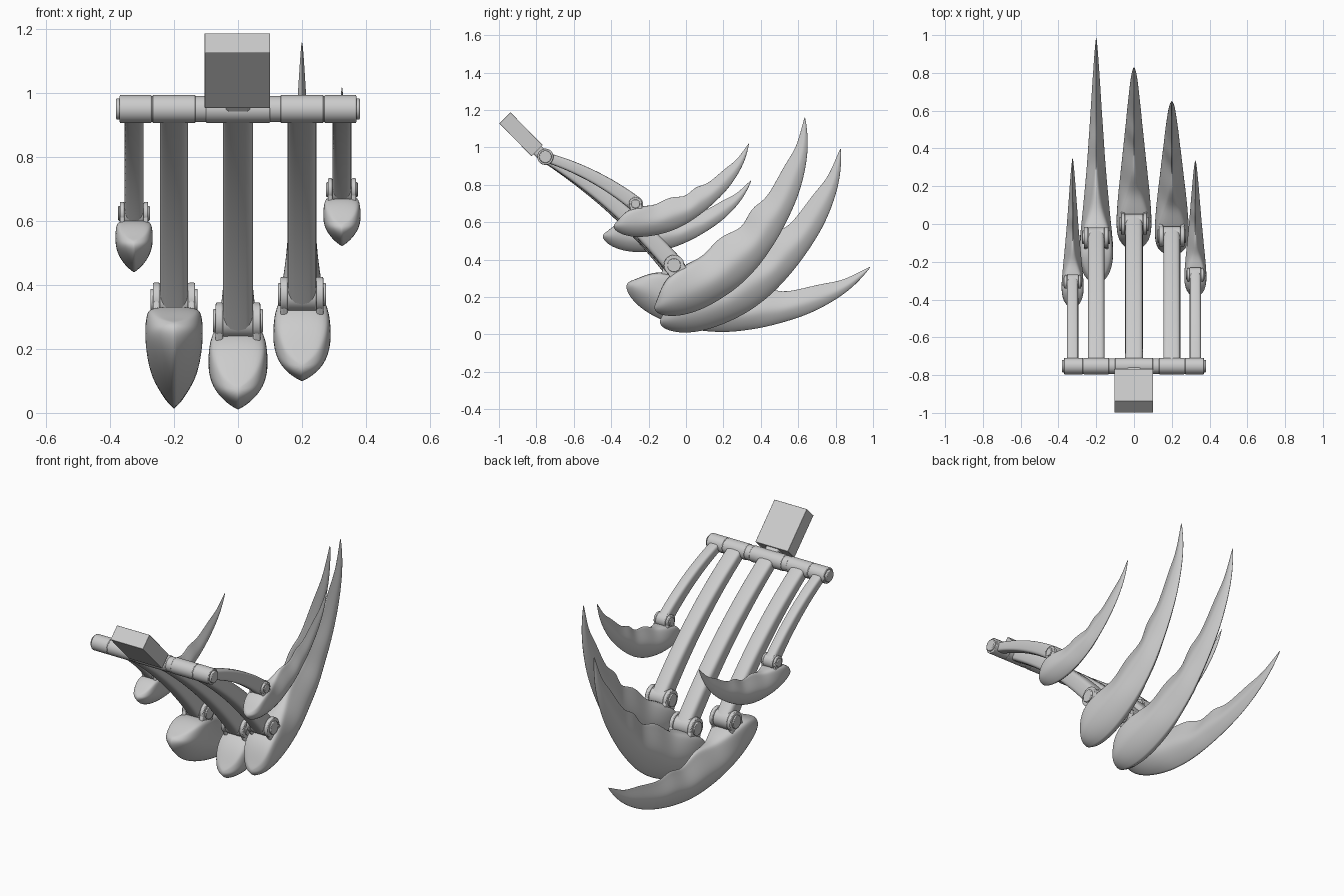
import bpy, bmesh, math
from mathutils import Vector

if "Cube" in bpy.data.objects:
    bpy.data.objects.remove(bpy.data.objects["Cube"])

# claw side profile: outer y,z, inner y,z, half width, deck flatness
CLAW = [
    (-.170, .137, -.168, .155, .008, 1), (-.157, .114, -.155, .185, .045, 1),
    (-.110, .098, -.135, .245, .074, 1), (-.040, .097, -.100, .310, .088, 1),
    (.050, .118, -.030, .360, .090, .9), (.150, .165, .040, .395, .086, .6),
    (.250, .230, .100, .425, .078, .3), (.320, .290, .170, .517, .069, .1),
    (.390, .365, .250, .550, .060, 0), (.440, .435, .310, .580, .053, 0),
    (.490, .512, .345, .678, .046, 0), (.532, .590, .420, .715, .040, 0),
    (.580, .690, .474, .805, .032, 0), (.617, .790, .530, .912, .025, 0),
    (.646, .920, .585, .990, .017, 0), (.655, 1.04, .612, 1.08, .010, 0),
    (.638, 1.165, .634, 1.165, .002, 0)]
# half cross-section: height fraction, blade width, deck width
SECTION = [(.10, .40, .42), (.28, .80, .82), (.47, 1, 1.02),
           (.70, .62, 1.04), (.89, .24, 1.0), (1, .07, .82)]
PIVOT = Vector((-.064, .37))
ROD = Vector((-.752, .95))


def finish(name, bm, angle=None, bevel=0, subsurf=0):
    bmesh.ops.recalc_face_normals(bm, faces=bm.faces)
    me = bpy.data.meshes.new(name)
    bm.to_mesh(me)
    bm.free()
    ob = bpy.data.objects.new(name, me)
    bpy.context.collection.objects.link(ob)
    if bevel:
        m = ob.modifiers.new("bevel", 'BEVEL')
        m.width, m.segments, m.limit_method = bevel, 2, 'ANGLE'
    if subsurf:
        m = ob.modifiers.new("smooth", 'SUBSURF')
        m.levels = m.render_levels = subsurf
    if angle is None:
        me.shade_smooth()
    else:
        bpy.ops.object.select_all(action='DESELECT')
        ob.select_set(True)
        bpy.context.view_layer.objects.active = ob
        bpy.ops.object.shade_smooth_by_angle(angle=math.radians(angle))
    return ob


def loft(rings):
    bm = bmesh.new()
    vs = [[bm.verts.new(p) for p in r] for r in rings]
    n = len(rings[0])
    for a, b in zip(vs, vs[1:]):
        for i in range(n):
            bm.faces.new((a[i], a[(i + 1) % n], b[(i + 1) % n], b[i]))
    bm.faces.new(vs[0])
    bm.faces.new(vs[-1])
    return bm, vs


def disc(name, x0, x1, c, r, bevel=.004):
    # cylinder lying along x
    rings = [[(x, c[0] + r * math.cos(k * math.tau / 40), c[1] + r * math.sin(k * math.tau / 40))
              for k in range(40)] for x in (x0, x1)]
    return finish(name, loft(rings)[0], 35, bevel)


def block(name, c, size, angle, bevel):
    # box tilted about the x axis
    bm = bmesh.new()
    bmesh.ops.create_cube(bm, size=1)
    bmesh.ops.scale(bm, vec=size, verts=bm.verts)
    ob = finish(name, bm, 35, bevel)
    ob.location = c
    ob.rotation_euler.x = angle
    return ob


def claw(name, x, joint, rot, s):
    co, si = math.cos(rot), math.sin(rot)
    rings = []
    for oy, oz, iy, iz, w, k in CLAW:
        o, inner = Vector((oy, oz)) - PIVOT, Vector((iy, iz)) - PIVOT

        def put(h, v):
            p = o.lerp(inner, v) * s
            return (x + h * w * s, joint[0] + p.x * co - p.y * si, joint[1] + p.x * si + p.y * co)
        half = [(v, a + (b - a) * k) for v, a, b in SECTION]
        rings.append([put(0, 0)] + [put(h, v) for v, h in half]
                     + [put(-h, v) for v, h in reversed(half)])
    bm, vs = loft(rings)
    # crisp keel
    crease = bm.edges.layers.float.new("crease_edge")
    for a, b in zip(vs, vs[1:]):
        bm.edges.get((a[0], b[0]))[crease] = .7
    finish(name, bm, subsurf=2)


def arm(name, x, joint, w, t0, t1, bow):
    p0, p2 = ROD + Vector((.01, -.005)), Vector(joint)
    d = (p2 - p0).normalized()
    p1 = (p0 + p2) / 2 + Vector((-d.y, d.x)) * bow
    rings = []
    for i in range(17):
        t = i / 16
        p = p0 * (1 - t) ** 2 + p1 * 2 * t * (1 - t) + p2 * t * t
        g = ((p1 - p0) * (1 - t) + (p2 - p1) * t).normalized()
        nrm = Vector((-g.y, g.x)) * (t0 + (t1 - t0) * t)
        ring = []
        for k in range(24):
            a = k * math.tau / 24
            cx, cz = math.cos(a), math.sin(a)
            cx = math.copysign(abs(cx) ** .5, cx)
            cz = math.copysign(abs(cz) ** .5, cz)
            q = p + nrm * cz
            ring.append((x + cx * w, q.x, q.y))
        rings.append(ring)
    finish(name, loft(rings)[0], 50)


# fingers: x, joint (y,z), claw rotation, claw scale, arm half width
FINGERS = [("outer_left", -.325, (-.307, .624), -31.5, .65, .030),
           ("inner_left", -.2, (-.07, .352), -48, 1.0, .044),
           ("middle", 0, (0, .288), -8, 1.03, .047),
           ("inner_right", .2, (-.064, .37), 0, 1.0, .045),
           ("outer_right", .325, (-.27, .698), -20.5, .65, .030)]

for name, x, joint, deg, s, w in FINGERS:
    rot = math.radians(deg)
    claw(name + "_claw", x, joint, rot, s)
    arm(name + "_arm", x, joint, w, .032 if s > .9 else .026, .052 * s ** .6, .075 * s)
    disc(name + "_hub", x - w, x + w, joint, .052 * s ** .6)
    # lug plates with pin caps, standing on the claw deck
    deck = Vector((.028, -.05)) * s
    deck = Vector((deck.x * math.cos(rot) - deck.y * math.sin(rot),
                   deck.x * math.sin(rot) + deck.y * math.cos(rot)))
    for side in (-1, 1):
        a, b, c = (x + side * q for q in (w, w + .022 * s, w + .03 * s))
        disc(name + "_lug", a, b, joint, .055 * s)
        disc(name + "_pin_cap", b - side * .005, c, joint, .036 * s, .003)
        block(name + "_lug_foot", ((a + b) / 2, joint[0] + deck.x, joint[1] + deck.y),
              (.022 * s, .10 * s, .11 * s), rot + math.radians(30), .006 * s)

# cross rod with sleeves and end caps
disc("rod_core", -.37, .37, ROD, .041)
for x, h in ((-.32, .05), (-.2, .068), (0, .1), (.2, .068), (.32, .05)):
    disc("rod_sleeve", x - h, x + h, ROD, .0435, .003)
for side in (-1, 1):
    disc("rod_end_cap", side * .36, side * .381, ROD, .033)

# mounting block and neck
tilt = math.radians(-45.5)
block("mount_block", (-.002, -.882, 1.07), (.205, .246, .084), tilt, .002)
block("mount_neck", (0, -.785, .975), (.08, .1, .06), tilt, .012)
